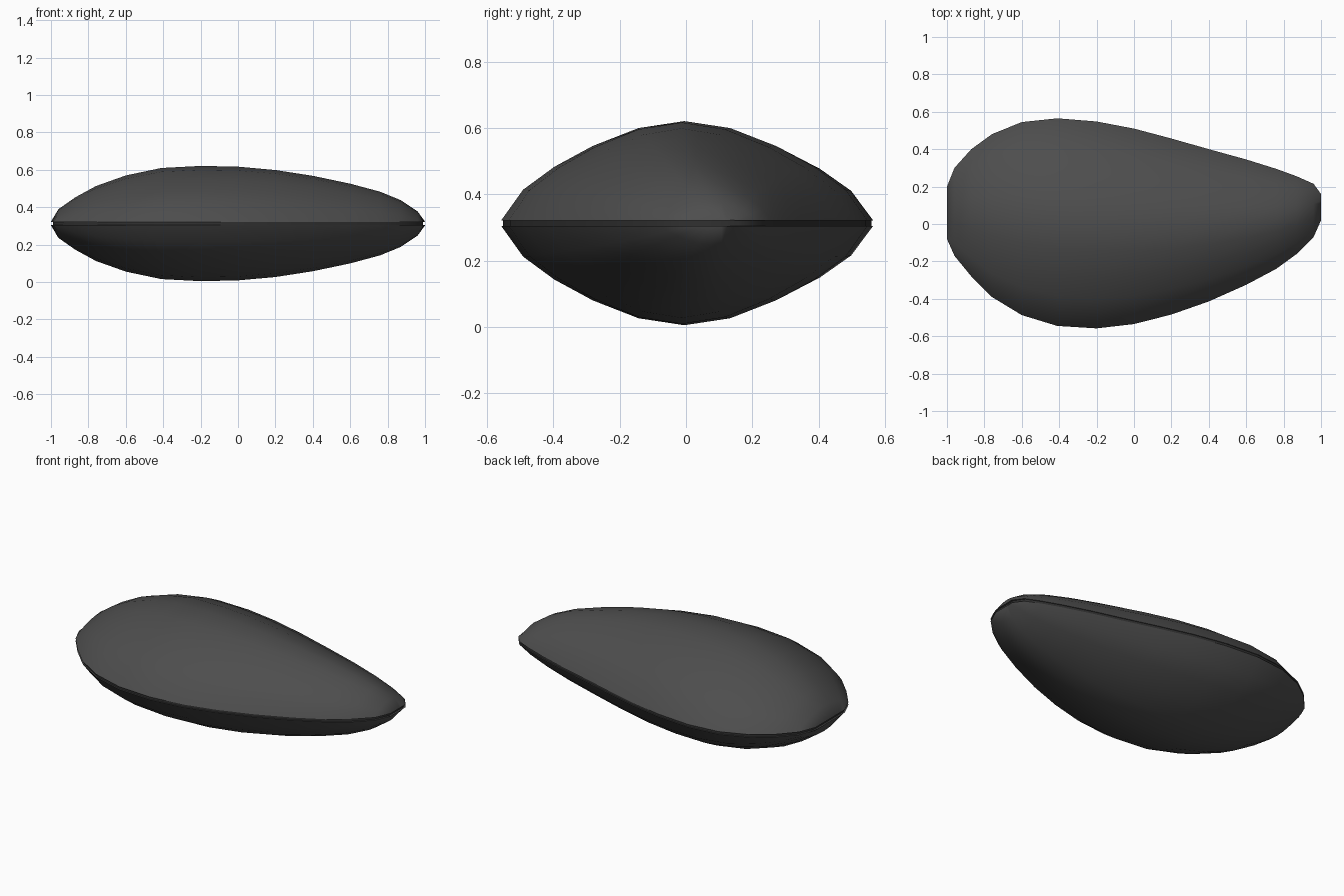
import bpy, bmesh, math

if "Cube" in bpy.data.objects:
    bpy.data.objects.remove(bpy.data.objects["Cube"])

MID = 0.313      # height of the seam between the two halves
GAP = 0.008      # half thickness of the seam

def material(name, v):
    m = bpy.data.materials.new(name)
    m.diffuse_color = (v, v, v, 1)
    m.use_nodes = True
    m.node_tree.nodes["Principled BSDF"].inputs["Base Color"].default_value = m.diffuse_color
    return m

shell_mat = material("charcoal shell", 0.075)
seam_mat = material("dark seam", 0.03)

# stations along the shell: x, low y, high y, half height
STATIONS = [
    (-1.0, -0.08, 0.20, 0.010), (-0.96, -0.17, 0.30, 0.077), (-0.87, -0.28, 0.40, 0.140),
    (-0.76, -0.39, 0.48, 0.200), (-0.60, -0.487, 0.545, 0.257), (-0.41, -0.545, 0.565, 0.297),
    (-0.20, -0.558, 0.548, 0.308), (0.0, -0.535, 0.51, 0.304), (0.20, -0.484, 0.457, 0.286),
    (0.40, -0.414, 0.40, 0.255), (0.60, -0.325, 0.345, 0.213), (0.76, -0.24, 0.295, 0.170),
    (0.87, -0.16, 0.255, 0.125), (0.96, -0.07, 0.215, 0.065), (1.0, 0.02, 0.16, 0.010)]

# cross-section: fraction of half width, fraction of height
HALF = [(1, 0), (0.88, 0.31), (0.71, 0.54), (0.5, 0.75), (0.25, 0.93)]
SECTION = [(-t, h) for t, h in HALF] + [(0, 1)] + [(t, h) for t, h in reversed(HALF)]

def finish(bm, name, mat):
    bmesh.ops.recalc_face_normals(bm, faces=bm.faces)
    me = bpy.data.meshes.new(name)
    bm.to_mesh(me)
    bm.free()
    me.materials.append(mat)
    ob = bpy.data.objects.new(name, me)
    bpy.context.collection.objects.link(ob)
    bpy.context.view_layer.objects.active = ob
    ob.select_set(True)
    bpy.ops.object.shade_smooth_by_angle(angle=math.radians(40))
    ob.select_set(False)
    return ob

def outline():
    return [(x, lo) for x, lo, hi, h in STATIONS] + [(x, hi) for x, lo, hi, h in reversed(STATIONS)]

def valve(name, side):
    # one domed half, lofted through the stations and closed along the rim
    bm = bmesh.new()
    rows = []
    for x, lo, hi, h in STATIONS:
        c, w = (lo + hi) / 2, (hi - lo) / 2
        rows.append([bm.verts.new((x, c + w * t, MID + side * (GAP + (h - GAP) * k)))
                     for t, k in SECTION])
    for a, b in zip(rows, rows[1:]):
        for i in range(len(SECTION) - 1):
            bm.faces.new((a[i], a[i + 1], b[i + 1], b[i]))
    for r in (rows[0], rows[-1]):
        bm.faces.new(r)
    bm.faces.new([r[0] for r in rows] + [r[-1] for r in reversed(rows)])
    return finish(bm, name, shell_mat)

valve("upper_shell", 1)
valve("lower_shell", -1)

# thin recessed strip between the halves
bm = bmesh.new()
loops = [[bm.verts.new((x * 0.99, (y - 0.05) * 0.99 + 0.05, MID + s * GAP)) for x, y in outline()]
         for s in (-1, 1)]
n = len(loops[0])
for i in range(n):
    j = (i + 1) % n
    bm.faces.new((loops[0][i], loops[0][j], loops[1][j], loops[1][i]))
finish(bm, "seam", seam_mat)
